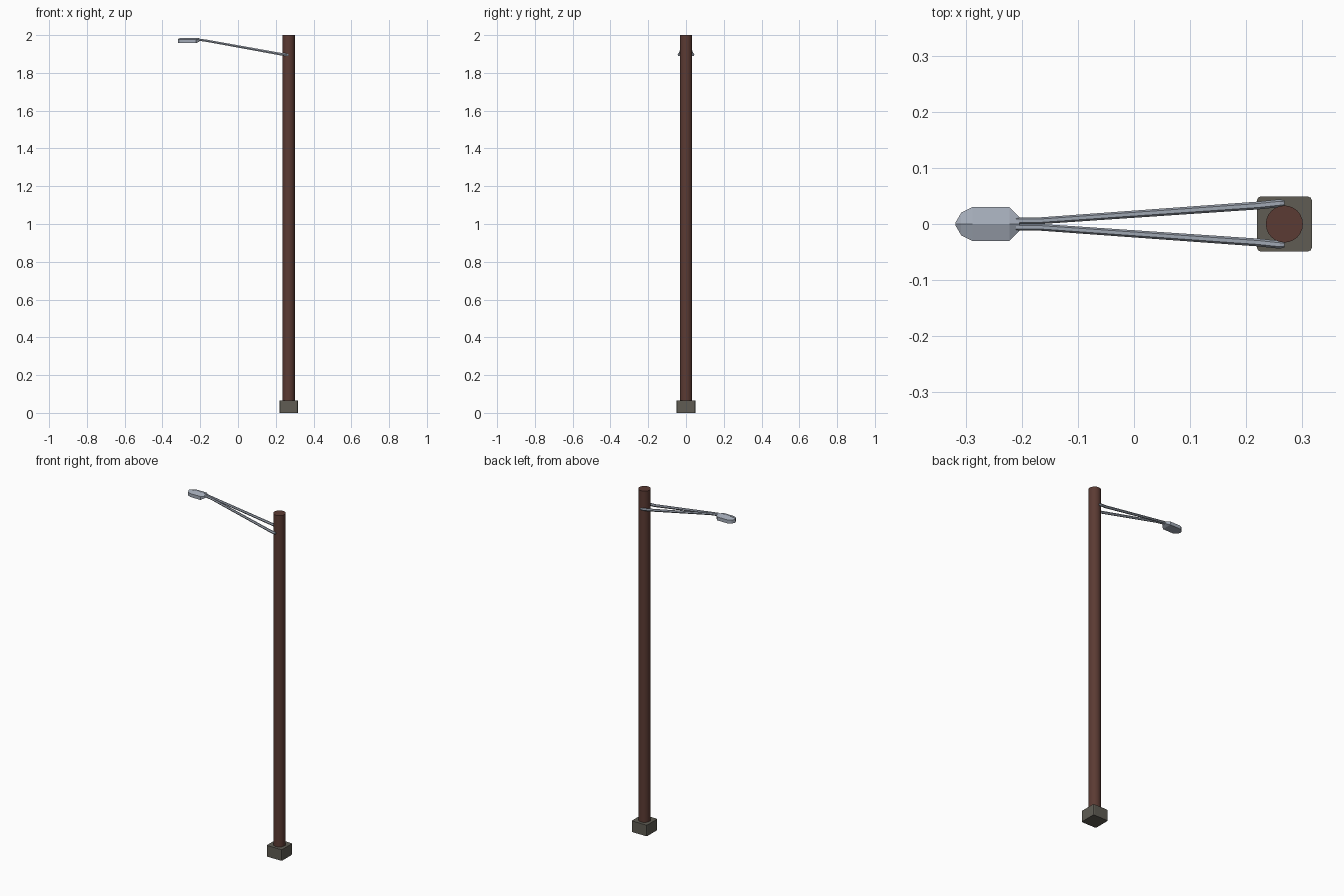
import bpy, bmesh, math

if "Cube" in bpy.data.objects:
    bpy.data.objects.remove(bpy.data.objects["Cube"])


def material(name, rgb):
    m = bpy.data.materials.new(name)
    m.diffuse_color = (*rgb, 1)
    m.use_nodes = True
    m.node_tree.nodes["Principled BSDF"].inputs["Base Color"].default_value = m.diffuse_color
    return m


BROWN = material("brown_pole", (0.105, 0.043, 0.033))
STONE = material("grey_concrete", (0.115, 0.108, 0.088))
METAL = material("light_metal", (0.37, 0.41, 0.48))


def finish(name, bm, mat):
    bmesh.ops.recalc_face_normals(bm, faces=bm.faces)
    me = bpy.data.meshes.new(name)
    bm.to_mesh(me)
    bm.free()
    me.materials.append(mat)
    ob = bpy.data.objects.new(name, me)
    bpy.context.collection.objects.link(ob)
    return ob


def loft(name, rings, mat):
    """Skin a closed tube through equal-sized rings and cap both ends."""
    bm = bmesh.new()
    vs = [[bm.verts.new(p) for p in r] for r in rings]
    n = len(vs[0])
    for a, b in zip(vs, vs[1:]):
        for i in range(n):
            j = (i + 1) % n
            bm.faces.new((a[i], a[j], b[j], b[i]))
    bm.faces.new(vs[0])
    bm.faces.new(vs[-1])
    return finish(name, bm, mat)


POLE_X = 0.268

# concrete footing with softened upright corners
bm = bmesh.new()
bmesh.ops.create_cube(bm, size=1)
for v in bm.verts:
    v.co = (POLE_X + v.co.x * 0.098, v.co.y * 0.098, (v.co.z + 0.5) * 0.065)
upright = [e for e in bm.edges if abs(e.verts[0].co.z - e.verts[1].co.z) > 0.01]
bmesh.ops.bevel(bm, geom=upright, offset=0.007, segments=2, profile=0.5, affect='EDGES')
finish("footing", bm, STONE)

# round pole
pole_rings = [[(POLE_X + 0.033 * math.cos(math.tau * i / 24),
                0.033 * math.sin(math.tau * i / 24), z) for i in range(24)]
              for z in (0.06, 2.0)]
pole = loft("pole", pole_rings, BROWN)
bpy.context.view_layer.objects.active = pole
pole.select_set(True)
bpy.ops.object.shade_smooth_by_angle(angle=math.radians(30))

# pair of arms gripping the pole sides and meeting at the lamp: x, y, z, radius
ARM = [(0.268, 0.037, 1.895, 0.005), (0.260, 0.037, 1.896, 0.007),
       (0.222, 0.033, 1.900, 0.007), (-0.165, 0.006, 1.970, 0.006),
       (-0.210, 0.006, 1.976, 0.006)]
for side, label in ((1, "back"), (-1, "front")):
    rings = [[(x, side * (y + r * math.cos(math.tau * i / 6)),
               z + 1.15 * r * math.sin(math.tau * i / 6)) for i in range(6)]
             for x, y, z, r in ARM]
    loft(label + "_arm", rings, METAL)

# lamp head: x, half width, bottom, shoulder, ridge
HEAD = [(-0.318, 0.003, 1.958, 1.977, 1.979), (-0.308, 0.020, 1.957, 1.977, 1.984),
        (-0.288, 0.030, 1.957, 1.977, 1.986), (-0.222, 0.030, 1.957, 1.977, 1.986),
        (-0.204, 0.012, 1.966, 1.976, 1.983)]
loft("lamp_head", [[(x, -w, b), (x, w, b), (x, w, s), (x, 0, t), (x, -w, s)]
                   for x, w, b, s, t in HEAD], METAL)
